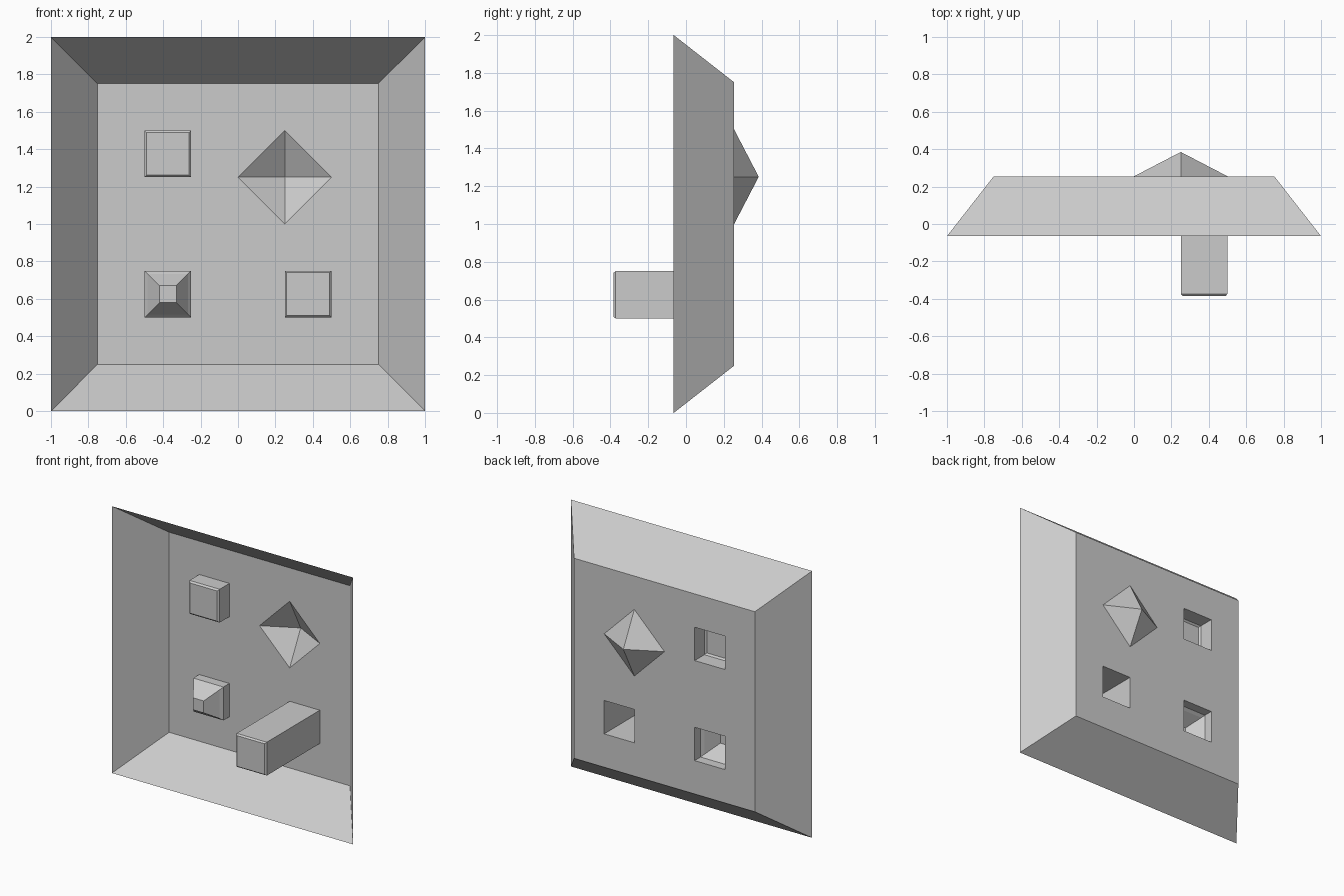
import bpy, bmesh

if "Cube" in bpy.data.objects:
    bpy.data.objects.remove(bpy.data.objects["Cube"])

PANEL_Y = 0.255     # back plane of the tray
RIM_Y = -0.065      # open front rim
CELL = 0.25


def make_object(name, bm):
    bmesh.ops.remove_doubles(bm, verts=bm.verts, dist=1e-5)
    bmesh.ops.recalc_face_normals(bm, faces=bm.faces)
    mesh = bpy.data.meshes.new(name)
    bm.to_mesh(mesh)
    bm.free()
    ob = bpy.data.objects.new(name, mesh)
    bpy.context.collection.objects.link(ob)
    return ob


def face(bm, points):
    bm.faces.new([bm.verts.new(p) for p in points])


def loft(name, cx, cz, rings, cap=True):
    """Square rings given as (half size, y), joined one after another."""
    bm = bmesh.new()
    loops = []
    for h, y in rings:
        loops.append([bm.verts.new((cx + sx * h, y, cz + sz * h))
                      for sx, sz in ((-1, -1), (1, -1), (1, 1), (-1, 1))])
    for a, b in zip(loops, loops[1:]):
        for i in range(4):
            j = (i + 1) % 4
            bm.faces.new((a[i], a[j], b[j], b[i]))
    if cap:
        bm.faces.new(loops[-1])
    return make_object(name, bm)


# Sloped border from the rim to the panel
loft("sloped_border", 0, 1, [(1.0, RIM_Y), (0.75, PANEL_Y)], cap=False)

# Back panel in square cells, open behind each boss and the pyramid
openings = {(1, 4), (1, 1), (4, 1)}
pyramid_cells = {(3, 3), (4, 3), (3, 4), (4, 4)}
px, pz = 0.25, 1.25
bm = bmesh.new()
for i in range(6):
    for k in range(6):
        if (i, k) in openings:
            continue
        x, z = -0.75 + i * CELL, 0.25 + k * CELL
        corners = [(x, z), (x + CELL, z), (x + CELL, z + CELL), (x, z + CELL)]
        if (i, k) in pyramid_cells:
            corners = [c for c in corners if c != (px, pz)]
        face(bm, [(cx, PANEL_Y, cz) for cx, cz in corners])
make_object("back_panel", bm)

# Hollow pyramid pushed out of the back
bm = bmesh.new()
base = [(px - CELL, pz), (px, pz - CELL), (px + CELL, pz), (px, pz + CELL)]
for a, b in zip(base, base[1:] + base[:1]):
    face(bm, [(a[0], PANEL_Y, a[1]), (b[0], PANEL_Y, b[1]), (px, 0.385, pz)])
make_object("back_pyramid", bm)

# Hollow bosses pushed out of the front
H = CELL / 2


def boss(name, cx, cz, profile):
    loft(name, cx, cz, [(h, PANEL_Y - d) for h, d in profile])


boss("short_boss", -0.375, 1.375, [(H, 0), (H, 0.115), (H - 0.012, 0.127)])
boss("long_boss", 0.375, 0.625, [(H, 0), (H, 0.628), (H - 0.01, 0.64)])
boss("stepped_boss", -0.375, 0.625,
     [(H, 0), (H, 0.07), (H - 0.017, 0.09), (0.045, 0.19)])
